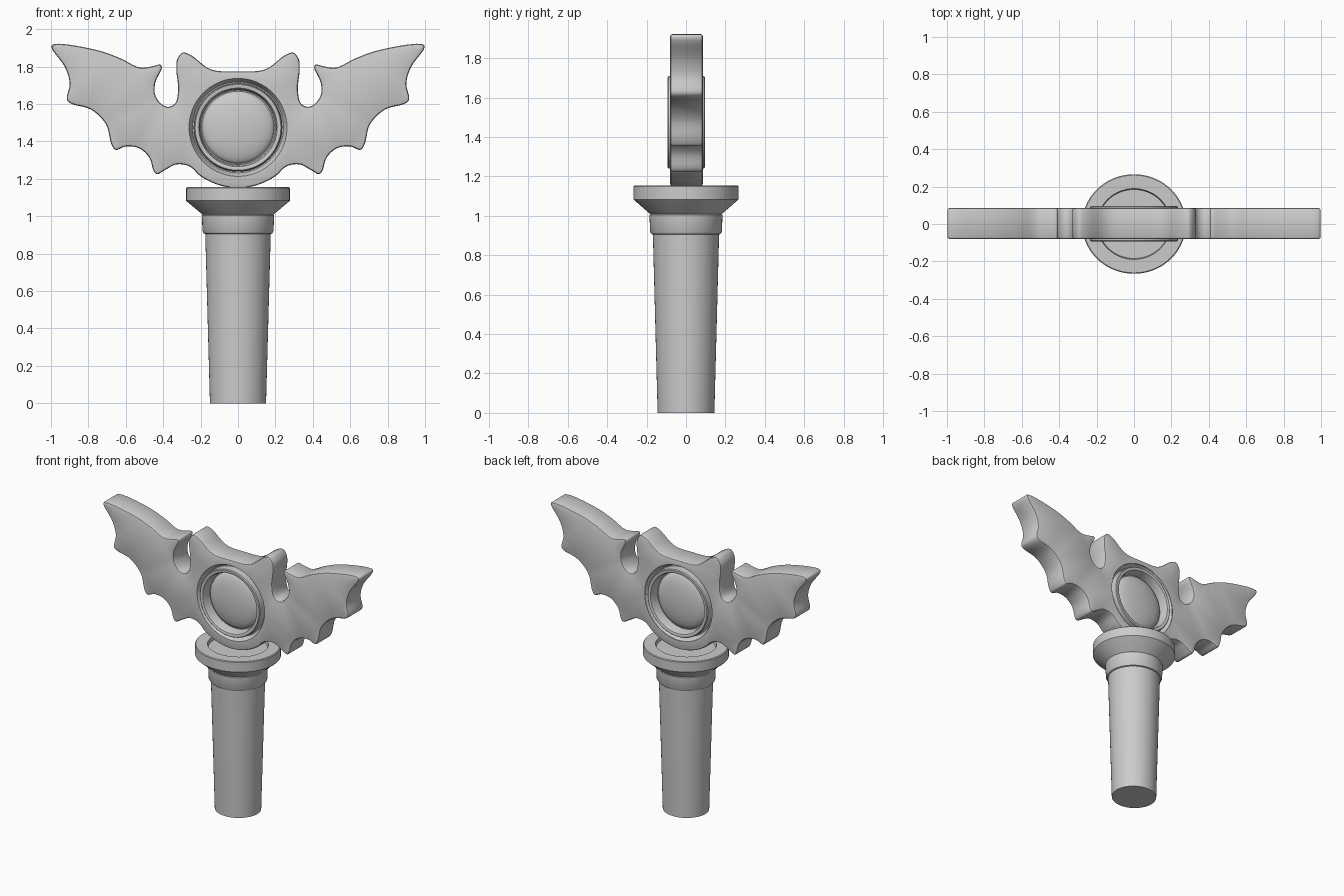
import bpy, bmesh, math
from mathutils import Vector

if "Cube" in bpy.data.objects:
    bpy.data.objects.remove(bpy.data.objects["Cube"])


def finish(name, bm):
    bmesh.ops.recalc_face_normals(bm, faces=bm.faces)
    me = bpy.data.meshes.new(name)
    bm.to_mesh(me)
    bm.free()
    ob = bpy.data.objects.new(name, me)
    bpy.context.collection.objects.link(ob)
    return ob


def smooth(ob, deg=35):
    bpy.ops.object.select_all(action='DESELECT')
    bpy.context.view_layer.objects.active = ob
    ob.select_set(True)
    bpy.ops.object.shade_smooth_by_angle(angle=math.radians(deg))


def lathe(name, profile, steps=72):
    """Turn (radius, height) points around z."""
    bm = bmesh.new()
    vs = [bm.verts.new((r, 0, h)) for r, h in profile]
    es = [bm.edges.new(p) for p in zip(vs, vs[1:])]
    bmesh.ops.spin(bm, geom=vs + es, cent=(0, 0, 0), axis=(0, 0, 1),
                   angle=math.tau, steps=steps, use_duplicate=False)
    bmesh.ops.remove_doubles(bm, verts=bm.verts, dist=0.0004)
    return finish(name, bm)


def catmull(pts, n=5):
    """Closed centripetal spline through the points."""
    def mix(a, b, ta, tb, s):
        return a * ((tb - s) / (tb - ta)) + b * ((s - ta) / (tb - ta))
    out, m = [], len(pts)
    for i in range(m):
        p = [pts[(i + k - 1) % m] for k in range(4)]
        t = [0]
        for a, b in zip(p, p[1:]):
            t.append(t[-1] + math.sqrt((b - a).length))
        for k in range(n):
            s = t[1] + (t[2] - t[1]) * k / n
            a = [mix(p[j], p[j + 1], t[j], t[j + 1], s) for j in range(3)]
            b = [mix(a[j], a[j + 1], t[j], t[j + 2], s) for j in range(2)]
            out.append(mix(b[0], b[1], t[1], t[2], s))
    return out


# Handle with collar and shallow cup (slightly oval)
handle = lathe("handle", [
    (0, 0), (0.15, 0), (0.175, 0.905), (0.183, 0.908), (0.19, 0.92),
    (0.193, 1.005), (0.188, 1.008), (0.272, 1.078), (0.277, 1.083),
    (0.277, 1.15), (0.272, 1.155), (0.197, 1.155), (0.192, 1.13), (0, 1.13)])
handle.scale.y = 0.96
smooth(handle)

# Winged plate: right half of the outline, mirrored
CZ = 1.475
half = [Vector(p) for p in [
    (0, 1.775), (0.145, 1.785), (0.25, 1.86), (0.295, 1.875), (0.325, 1.84),
    (0.33, 1.785), (0.32, 1.68), (0.335, 1.605), (0.37, 1.585), (0.41, 1.60),
    (0.443, 1.65), (0.442, 1.715), (0.407, 1.795), (0.415, 1.81),
    (0.465, 1.80), (0.525, 1.795), (0.63, 1.845), (0.76, 1.89), (0.985, 1.92),
    (0.998, 1.905), (0.925, 1.797), (0.9, 1.71), (0.915, 1.625),
    (0.895, 1.603), (0.785, 1.57), (0.705, 1.49), (0.677, 1.385),
    (0.655, 1.355), (0.6, 1.373), (0.53, 1.364), (0.475, 1.315),
    (0.45, 1.24), (0.433, 1.225), (0.385, 1.25), (0.33, 1.277),
    (0.26, 1.267), (0.2, 1.214), (0.107, 1.168), (0, 1.15)]]
outline = catmull(half + [Vector((-p.x, p.y)) for p in half[-2:0:-1]])
n = len(outline)
bm = bmesh.new()
loops = []
for y, inset in [(-0.08, 0.011), (-0.077, 0.004), (-0.069, 0),
                 (0.074, 0), (0.082, 0.004), (0.085, 0.011)]:
    ring = []
    for i, p in enumerate(outline):
        d = (outline[(i + 1) % n] - outline[i - 1]).normalized()
        q = p + Vector((d.y, -d.x)) * inset
        ring.append(bm.verts.new((q.x, y, q.y)))
    loops.append(ring)
for a, b in zip(loops, loops[1:]):
    for i in range(n):
        j = (i + 1) % n
        bm.faces.new((a[i], a[j], b[j], b[i]))

# Front and back faces of the plate, each with a round opening
for ring in (loops[0], loops[-1]):
    y = ring[0].co.y
    circle = [bm.verts.new((0.262 * math.cos(math.tau * k / 72), y,
                            CZ + 0.262 * math.sin(math.tau * k / 72)))
              for k in range(72)]
    edges = [bm.edges.new((circle[k - 1], circle[k])) for k in range(72)]
    edges += [bm.edges.get((ring[i - 1], ring[i])) for i in range(n)]
    bmesh.ops.triangle_fill(bm, edges=edges, use_beauty=True,
                            use_dissolve=False, normal=(0, -1, 0))
plate = finish("winged_plate", bm)
smooth(plate, 40)

# Domed medallion: sunken ring groove, raised rim, dome; same on both faces
dome = [(0.193 * math.sin(a), 0.03 + 0.048 * math.cos(a))
        for a in [math.pi / 2 * k / 10 for k in range(11)]]
side = dome + [(0.199, 0.03), (0.204, 0.078), (0.21, 0.094), (0.215, 0.0965),
               (0.229, 0.0965), (0.234, 0.091), (0.237, 0.042),
               (0.243, 0.042), (0.262, 0.0825)]
back = [(r, -h + 0.0025) for r, h in reversed(side)]
medallion = lathe("domed_medallion", side + back)
medallion.rotation_euler.x = math.radians(90)
medallion.location = (0, 0.0025, CZ)
smooth(medallion)
